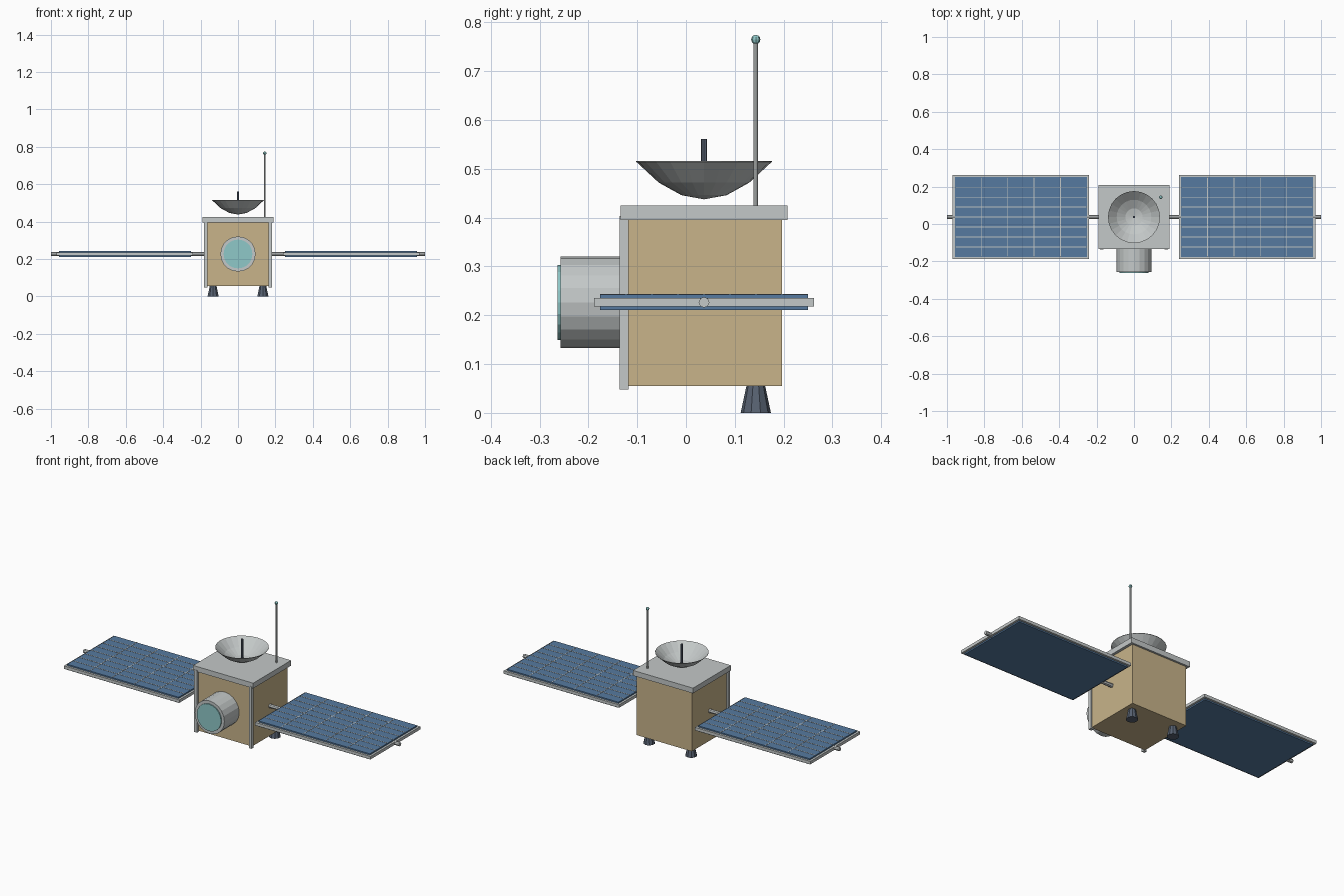
import bpy, bmesh, math
from mathutils import Matrix, Vector

if "Cube" in bpy.data.objects:
    bpy.data.objects.remove(bpy.data.objects["Cube"])


def material(name, rgb):
    m = bpy.data.materials.new(name)
    m.diffuse_color = (*rgb, 1)
    m.use_nodes = True
    m.node_tree.nodes["Principled BSDF"].inputs["Base Color"].default_value = m.diffuse_color
    return m


TAN = material("tan_foil", (0.578, 0.456, 0.254))
SILVER = material("silver", (0.55, 0.58, 0.578))
BLUE = material("solar_blue", (0.092, 0.195, 0.352))
TEAL = material("glass_teal", (0.275, 0.578, 0.578))
SLATE = material("dark_slate", (0.095, 0.12, 0.165))
CY = 0.037   # depth of the body centre
CZ = 0.2265  # height of panel axis and camera


def finish(name, bm, mat):
    bmesh.ops.recalc_face_normals(bm, faces=bm.faces)
    me = bpy.data.meshes.new(name)
    bm.to_mesh(me)
    bm.free()
    me.materials.append(mat)
    ob = bpy.data.objects.new(name, me)
    bpy.context.collection.objects.link(ob)
    return ob


def add_box(bm, lo, hi):
    lo, hi = Vector(lo), Vector(hi)
    bmesh.ops.create_cube(bm, size=1, matrix=Matrix.Translation((lo + hi) / 2) @ Matrix.Diagonal((*(hi - lo), 1)))


def box(name, lo, hi, mat):
    bm = bmesh.new()
    add_box(bm, lo, hi)
    return finish(name, bm, mat)


def rod(name, a, b, r1, r2, sides, mat):
    """Cylinder or cone from a to b."""
    a, b = Vector(a), Vector(b)
    bm = bmesh.new()
    rot = (b - a).to_track_quat('Z', 'Y').to_matrix().to_4x4()
    bmesh.ops.create_cone(bm, cap_ends=True, segments=sides, radius1=r1, radius2=r2,
                          depth=(b - a).length, matrix=Matrix.Translation((a + b) / 2) @ rot)
    return finish(name, bm, mat)


# Body and lid
box("body", (-0.175, CY - 0.16, 0.055), (0.175, CY + 0.16, 0.396), TAN)
box("top_plate", (-0.19, CY - 0.171, 0.395), (0.19, CY + 0.171, 0.425), SILVER)

# Camera barrel and glass
rod("camera_barrel", (0, -0.11, CZ), (0, -0.257, CZ), 0.094, 0.094, 20, SILVER)
rod("camera_glass", (0, -0.25, CZ), (0, -0.263, CZ), 0.077, 0.077, 20, TEAL)

for s, side in ((-1, "left"), (1, "right")):
    # Front corner rails
    x = s * 0.173
    box(f"{side}_front_rail", (x - 0.009, -0.136, 0.048), (x + 0.009, -0.118, 0.403), SILVER)

    # Thrusters under the rear edge
    rod(f"{side}_thruster", (s * 0.133, 0.143, 0), (s * 0.133, 0.143, 0.056), 0.031, 0.019, 10, SLATE)

    # Panel boom
    rod(f"{side}_boom", (s * 0.16, CY, CZ), (s, CY, CZ), 0.011, 0.011, 8, SILVER)

    # Panel frame and blue cell slab
    x0, x1 = sorted((s * 0.24, s * 0.97))
    box(f"{side}_panel_frame", (x0, CY - 0.225, 0.218), (x1, CY + 0.225, 0.235), SILVER)
    x0, x1 = x0 + 0.012, x1 - 0.012
    y0, y1 = CY - 0.213, CY + 0.213
    box(f"{side}_solar_cells", (x0, y0, 0.2105), (x1, y1, 0.2425), BLUE)

    # Grid lines between cells
    bm = bmesh.new()
    for i in range(1, 5):
        x = x0 + (x1 - x0) * i / 5
        add_box(bm, (x - 0.002, y0, 0.242), (x + 0.002, y1, 0.2435))
    for j in range(1, 8):
        y = y0 + (y1 - y0) * j / 8
        add_box(bm, (x0, y - 0.002, 0.242), (x1, y + 0.002, 0.2437))
    finish(f"{side}_cell_lines", bm, SILVER)

# Parabolic dish: thin shell spun from a curved profile
bm = bmesh.new()
R, H = 0.139, 0.077
outer = [(R * i / 3, 0.4375 + H * (i / 3) ** 2) for i in range(4)]
profile = outer + [(r, z + 0.002) for r, z in reversed(outer)]
verts = [bm.verts.new((r, CY, z)) for r, z in profile]
edges = [bm.edges.new(p) for p in zip(verts, verts[1:])]
bmesh.ops.spin(bm, geom=verts + edges, cent=(0, CY, 0), axis=(0, 0, 1), angle=math.tau, steps=24)
bmesh.ops.remove_doubles(bm, verts=bm.verts, dist=0.0005)
finish("dish", bm, SILVER)
rod("dish_feed", (0, CY, 0.439), (0, CY, 0.5615), 0.0065, 0.0065, 8, SLATE)

# Antenna mast with ball tip
rod("antenna_mast", (0.143, 0.143, 0.42), (0.143, 0.143, 0.762), 0.005, 0.005, 8, SILVER)
bm = bmesh.new()
bmesh.ops.create_uvsphere(bm, u_segments=8, v_segments=6, radius=0.0095,
                          matrix=Matrix.Translation((0.143, 0.143, 0.765)))
finish("antenna_tip", bm, TEAL)
